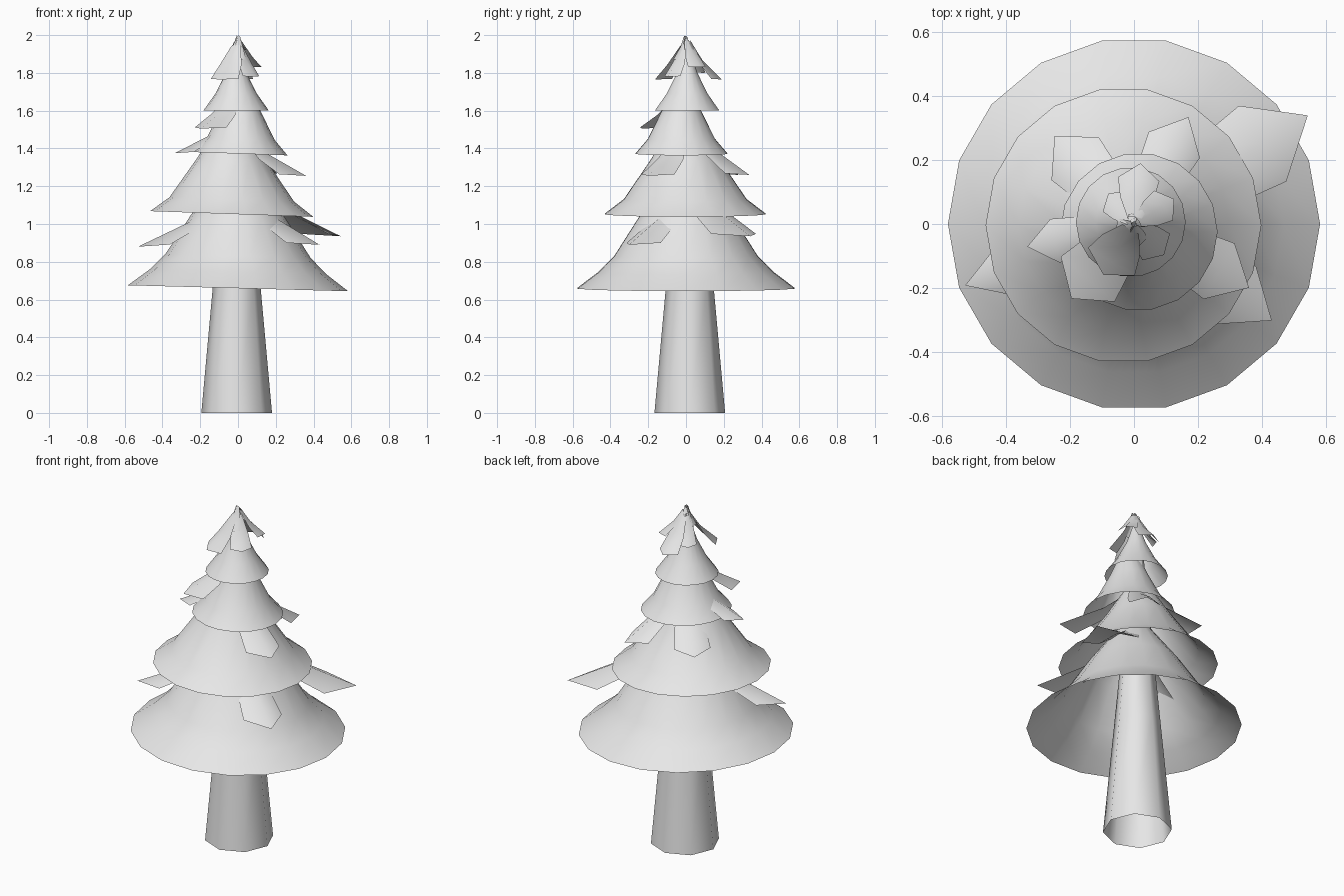
import bpy, bmesh, math
from mathutils import Vector

if "Cube" in bpy.data.objects:
    bpy.data.objects.remove(bpy.data.objects["Cube"])

grey = bpy.data.materials.new("pale_grey")
grey.diffuse_color = (0.8, 0.8, 0.8, 1)
grey.use_nodes = True
grey.node_tree.nodes["Principled BSDF"].inputs["Base Color"].default_value = grey.diffuse_color


def finish(name, bm, angle):
    bmesh.ops.recalc_face_normals(bm, faces=bm.faces)
    # open surfaces: keep the outside facing away from the trunk axis
    score = sum(f.normal.dot(Vector((f.calc_center_median().x, f.calc_center_median().y, 0.05)))
                * f.calc_area() for f in bm.faces)
    if score < 0:
        bmesh.ops.reverse_faces(bm, faces=bm.faces)
    mesh = bpy.data.meshes.new(name)
    bm.to_mesh(mesh)
    bm.free()
    mesh.materials.append(grey)
    obj = bpy.data.objects.new(name, mesh)
    bpy.context.collection.objects.link(obj)
    bpy.ops.object.select_all(action='DESELECT')
    obj.select_set(True)
    bpy.context.view_layer.objects.active = obj
    bpy.ops.object.shade_smooth_by_angle(angle=math.radians(angle))


def lathe(name, profile, sides, cx, cy, tilt=0.0):
    """Open surface of revolution; tilt slopes it along x."""
    bm = bmesh.new()
    rings = []
    for r, z in profile:
        ring = []
        for i in range(sides):
            a = math.tau * i / sides
            x, y = r * math.cos(a), r * math.sin(a)
            ring.append(bm.verts.new((cx + x, cy + y, z + tilt * x)))
        rings.append(ring)
    for low, high in zip(rings, rings[1:]):
        for i in range(sides):
            j = (i + 1) % sides
            bm.faces.new((low[i], low[j], high[j], high[i]))
    finish(name, bm, 60)


def bough(name, azimuth, reach, z, width, steep):
    """Pointed flap with a raised midrib, drooping from the trunk."""
    a = math.radians(azimuth)
    out = Vector((math.cos(a), math.sin(a), 0))
    side = Vector((-out.y, out.x, 0))
    bm = bmesh.new()

    def v(r, s, h):
        return bm.verts.new(out * r * reach + side * s * width + Vector((0, 0, z + h * reach)))
    rows = [(v(0.1, 0.35, steep), v(0.12, 0, steep * 1.08), v(0.1, -0.35, steep)),
            (v(0.42, 0.8, steep * 0.42), v(0.45, 0, steep * 0.55), v(0.42, -0.8, steep * 0.42)),
            (v(0.74, 1, 0.02), v(0.74, 0, steep * 0.26), v(0.74, -1, 0.02))]
    tip = v(1, 0, 0)
    for top, low in zip(rows, rows[1:]):
        for k in (0, 1):
            bm.faces.new((top[k], low[k], low[k + 1], top[k + 1]))
    for k in (0, 1):
        bm.faces.new((rows[-1][k], tip, rows[-1][k + 1]))
    finish(name, bm, 60)


# Tapered open trunk
lathe("trunk", [(0.187, 0), (0.127, 0.66), (0.07, 1.3), (0.012, 1.96)], 8, -0.007, 0.02)

# Flared foliage skirts, bottom to top
lathe("skirt_1", [(0.583, 0.66), (0.47, 0.745), (0.385, 0.83), (0.25, 1.04), (0.09, 1.26)],
      18, 0, 0, -0.027)
lathe("skirt_2", [(0.432, 1.053), (0.33, 1.13), (0.185, 1.34), (0.075, 1.52)],
      18, -0.033, -0.004, -0.035)
lathe("skirt_3", [(0.247, 1.372), (0.18, 1.45), (0.11, 1.59), (0.045, 1.74)],
      18, 0.015, -0.024, -0.035)
lathe("skirt_4", [(0.172, 1.602), (0.11, 1.69), (0.055, 1.8), (0.015, 1.92)],
      18, -0.01, 0.006)

# Loose boughs: azimuth, reach, tip height, half width, steepness
boughs = [
    (32, 0.642, 0.935, 0.14, 0.42), (-35, 0.527, 0.89, 0.11, 0.5), (200, 0.563, 0.88, 0.09, 0.45),
    (63, 0.376, 1.26, 0.09, 0.65), (132, 0.372, 1.26, 0.1, 0.65), (-29, 0.412, 1.255, 0.1, 0.5),
    (192, 0.342, 1.375, 0.07, 0.5), (230, 0.305, 1.505, 0.11, 0.55),
    (239, 0.186, 1.765, 0.085, 0.95), (-46, 0.135, 1.78, 0.06, 1.2), (84, 0.191, 1.765, 0.065, 1.0),
    (32, 0.148, 1.83, 0.055, 0.9), (130, 0.125, 1.8, 0.05, 1.3),
    # crown tuft
    (20, 0.05, 1.92, 0.022, 1.2), (110, 0.055, 1.9, 0.025, 1.5),
    (200, 0.06, 1.89, 0.03, 1.65), (285, 0.07, 1.87, 0.03, 1.7),
]
for n, spec in enumerate(boughs, 1):
    bough(f"bough_{n}", *spec)
